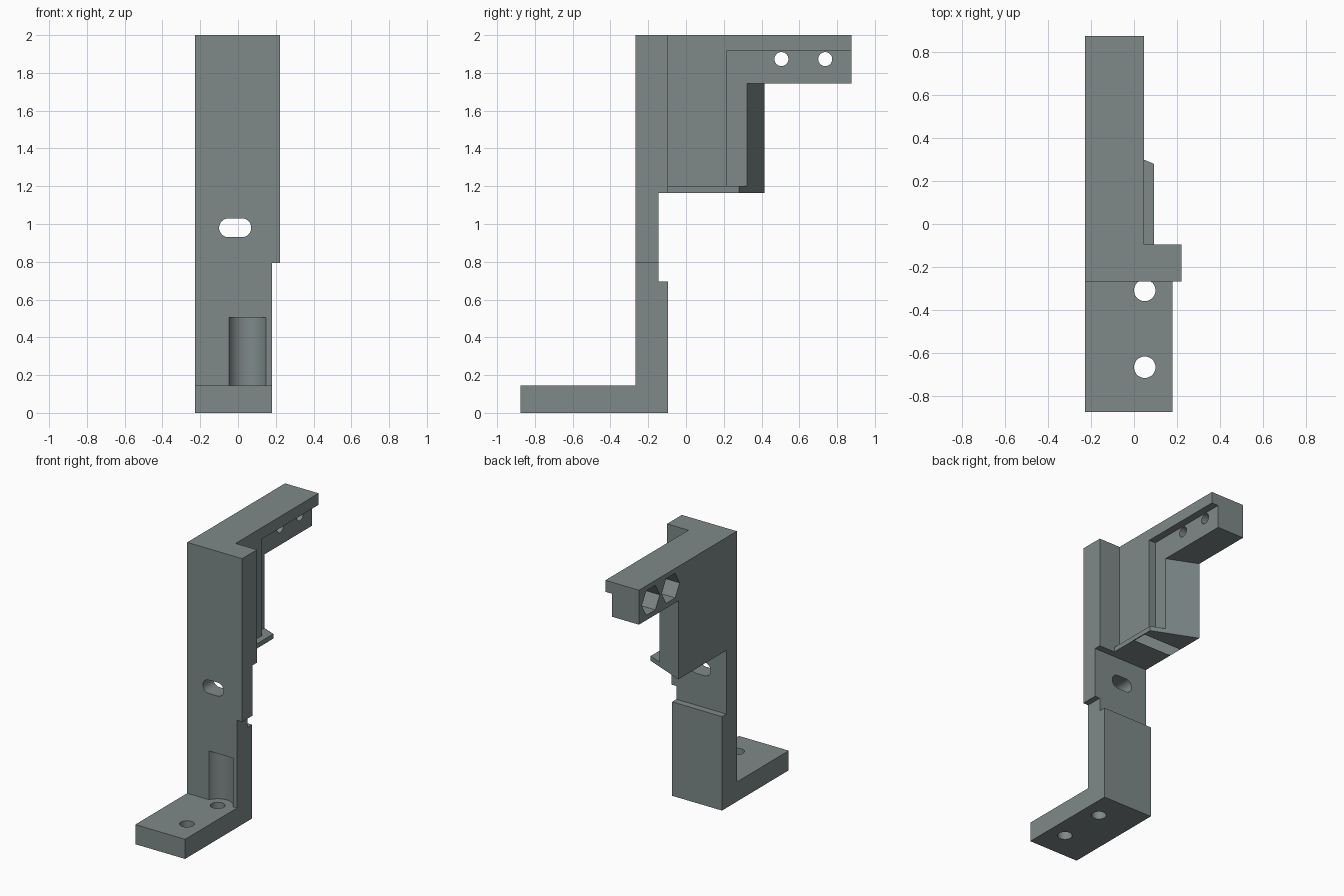
import bpy, bmesh, math
from mathutils import Matrix

if "Cube" in bpy.data.objects:
    bpy.data.objects.remove(bpy.data.objects["Cube"])

mat = bpy.data.materials.new("slate grey")
mat.diffuse_color = (0.21, 0.25, 0.25, 1)
mat.use_nodes = True
mat.node_tree.nodes["Principled BSDF"].inputs["Base Color"].default_value = mat.diffuse_color

XL = -0.228            # flat left side shared by every section
YF, YB = -0.268, -0.095


def new_object(name, bm):
    bmesh.ops.recalc_face_normals(bm, faces=bm.faces)
    mesh = bpy.data.meshes.new(name)
    bm.to_mesh(mesh)
    bm.free()
    mesh.materials.append(mat)
    ob = bpy.data.objects.new(name, mesh)
    bpy.context.collection.objects.link(ob)
    return ob


def prism(name, pts, z0, z1):
    """Extrude an xy outline from z0 to z1."""
    bm = bmesh.new()
    face = bm.faces.new([bm.verts.new((x, y, z0)) for x, y in pts])
    ext = bmesh.ops.extrude_face_region(bm, geom=[face])
    verts = [g for g in ext["geom"] if isinstance(g, bmesh.types.BMVert)]
    bmesh.ops.translate(bm, verts=verts, vec=(0, 0, z1 - z0))
    return new_object(name, bm)


def box(name, x0, x1, y0, y1, z0, z1):
    return prism(name, [(x0, y0), (x1, y0), (x1, y1), (x0, y1)], z0, z1)


def drill(name, centre, radius, length, axis, sides=48, stretch=0.0):
    """Cylinder cutter along an axis; stretch pulls it into an x slot."""
    bm = bmesh.new()
    bmesh.ops.create_cone(bm, cap_ends=True, segments=sides, radius1=radius,
                          radius2=radius, depth=length)
    if axis == "X":
        bmesh.ops.rotate(bm, verts=bm.verts, matrix=Matrix.Rotation(math.pi / 2, 3, "Y"))
    elif axis == "Y":
        bmesh.ops.rotate(bm, verts=bm.verts, matrix=Matrix.Rotation(math.pi / 2, 3, "X"))
    for v in bm.verts:
        if stretch and abs(v.co.x) > 1e-5:
            v.co.x += math.copysign(stretch, v.co.x)
    bmesh.ops.translate(bm, verts=bm.verts, vec=centre)
    ob = new_object(name, bm)
    ob.hide_render = True
    return ob


def combine(target, tool, operation):
    mod = target.modifiers.new(operation.title(), "BOOLEAN")
    mod.operation = operation
    mod.solver = "EXACT"
    mod.object = tool
    bpy.context.view_layer.objects.active = target
    bpy.ops.object.modifier_apply(modifier=mod.name)
    bpy.data.objects.remove(tool, do_unlink=True)


def slant(x):
    """y of the angled back face at a given x."""
    return 0.28 + (0.093 - x) * 0.42


def wedge(name, x1, y0, z0, z1):
    return prism(name, [(XL, y0), (x1, y0), (x1, slant(x1)), (XL, slant(XL))], z0, z1)


XP, XR, XS = 0.047, -0.008, 0.093    # panel, recess and shelf faces
bracket = box("bracket", XL, 0.18, YF, -0.145, 0, 1.3)

parts = [
    # foot and thick lower post
    box("foot", XL, 0.18, -0.875, YB, 0, 0.145),
    box("lower_post", XL, 0.18, YF, YB, 0, 0.695),
    # front flange, thin below and thick above
    box("thin_flange", XL, 0.222, YF, -0.145, 0.793, 1.3),
    box("thick_flange", XL, 0.222, YF, YB, 1.165, 2),
    # upper body with raised panel, recessed strip and shelf
    box("panel", XL, XP, YF, 0.215, 1.165, 2),
    wedge("angled_back", XR, -0.2, 1.165, 1.85),
    wedge("shelf", XS, -0.2, 1.165, 1.2),
    # rear arm with overhanging lip
    box("arm", XL, XR, 0.1, 0.875, 1.745, 2),
    box("arm_lip", XL, XP, 0.1, 0.875, 1.915, 2),
    # hanging tab
    box("tab", XL, XS, 0.11, 0.215, 0.695, 1.19),
]
for part in parts:
    combine(bracket, part, "UNION")

# slot through post and tab, screw recess in the post
cutters = [
    drill("slot", (-0.015, 0, 0.98), 0.05, 1.0, "Y", stretch=0.035),
    drill("screw_recess", (0.05, -0.309, 0.325), 0.106, 0.36, "Z"),
]
# foot holes
for y in (-0.309, -0.667):
    cutters.append(drill("foot_hole", (0.05, y, 0.05), 0.05, 0.3, "Z"))
# arm holes with hexagonal nut pockets on the left
for y in (0.505, 0.737):
    cutters.append(drill("arm_hole", (0, y, 1.873), 0.037, 0.8, "X"))
    cutters.append(drill("nut_pocket", (XL, y, 1.873), 0.105, 0.24, "X", sides=6))
for cutter in cutters:
    combine(bracket, cutter, "DIFFERENCE")

bpy.ops.object.select_all(action="DESELECT")
bracket.select_set(True)
bpy.context.view_layer.objects.active = bracket
bpy.ops.object.shade_smooth_by_angle(angle=math.radians(30))
